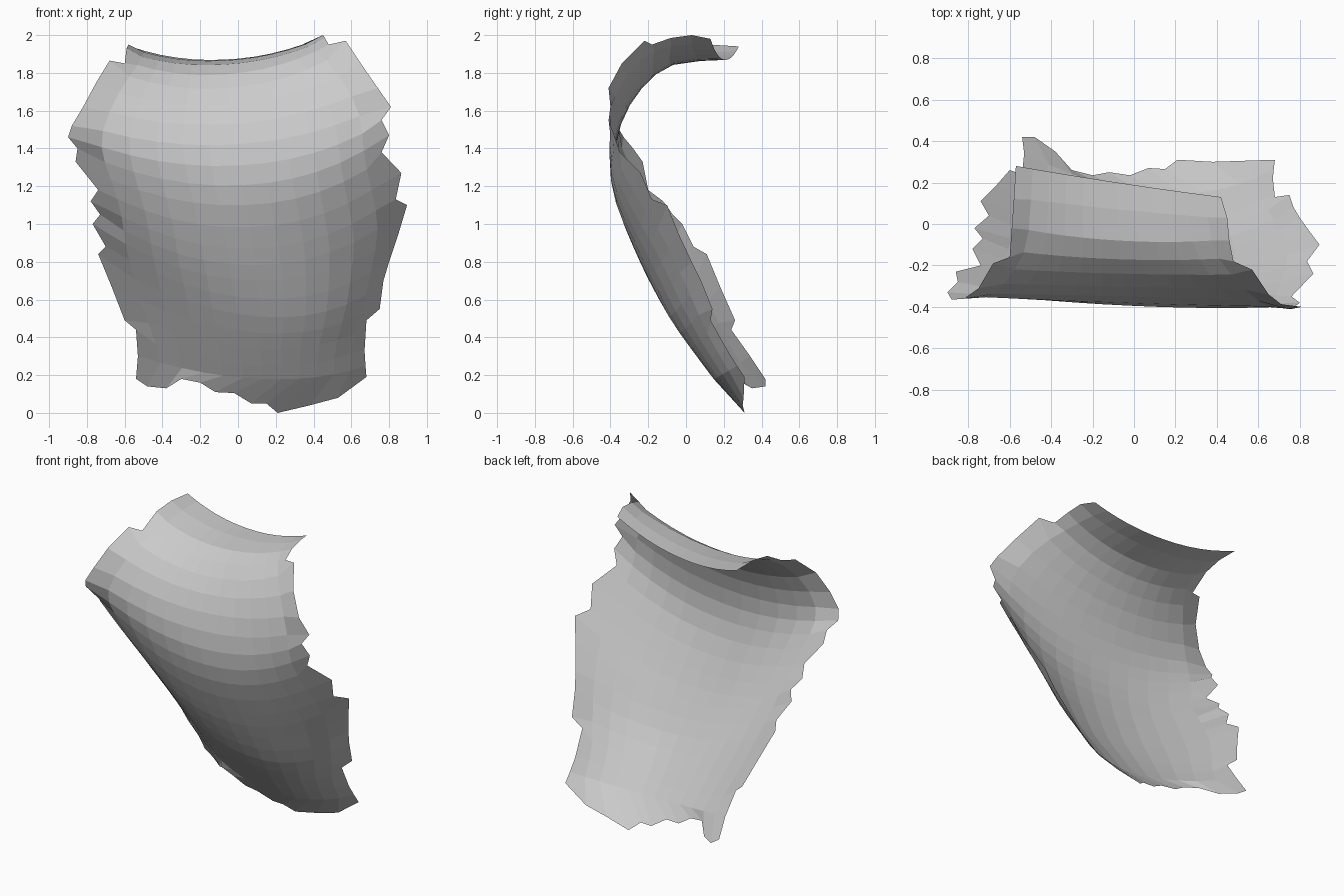
import bpy
from mathutils import Vector as V

COLS = 12

# ragged left edge, from the curled top down to the bottom corner
left = [V(p) for p in [
    (-.57, .28, 1.94), (-.58, .12, 1.95), (-.59, -.02, 1.93), (-.60, -.16, 1.85),
    (-.68, -.19, 1.865), (-.75, -.31, 1.75), (-.82, -.36, 1.62), (-.88, -.365, 1.52),
    (-.90, -.33, 1.46), (-.85, -.28, 1.40), (-.86, -.23, 1.33), (-.74, -.20, 1.18),
    (-.78, -.12, 1.12), (-.73, -.07, 1.05), (-.77, -.02, 1.00), (-.70, .04, .88),
    (-.74, .11, .84), (-.67, .18, .67), (-.60, .26, .49), (-.54, .24, .44),
    (-.53, .34, .30)]]

# ragged right edge
right = [V(p) for p in [
    (.42, .13, 1.98), (.45, .03, 2.0), (.46, -.08, 1.985), (.48, -.18, 1.95),
    (.57, -.22, 1.97), (.65, -.34, 1.85), (.74, -.41, 1.72), (.81, -.40, 1.62),
    (.76, -.41, 1.55), (.80, -.38, 1.47), (.76, -.35, 1.38), (.865, -.24, 1.27),
    (.835, -.18, 1.13), (.895, -.10, 1.10), (.85, -.04, .95), (.80, .03, .80),
    (.77, .08, .70), (.75, .14, .55), (.68, .13, .49), (.67, .22, .33),
    (.675, .27, .25)]]

# smooth centre profile, one key for every second row
keys = [V(p) for p in [
    (-.08, .20, 1.87), (-.07, -.08, 1.845), (-.05, -.24, 1.72), (-.03, -.35, 1.53),
    (0, -.395, 1.31), (.04, -.365, 1.10), (.08, -.275, .87), (.10, -.195, .70),
    (.12, -.09, .51), (.12, .03, .34), (.13, .15, .18)]]

# ragged bottom edge
bottom = [V(p) for p in [
    (-.54, .42, .18), (-.48, .42, .14), (-.38, .35, .13), (-.30, .26, .18),
    (-.20, .235, .16), (-.12, .25, .11), (-.02, .235, .105), (.07, .27, .05),
    (.15, .265, .05), (.21, .31, 0), (.38, .30, .04), (.53, .305, .08), (.68, .31, .19)]]


def densify(pts):
    """Insert a Catmull-Rom midpoint between neighbours."""
    out = []
    for i in range(len(pts) - 1):
        a, b, c = pts[max(i - 1, 0)], pts[i], pts[i + 1]
        d = pts[min(i + 2, len(pts) - 1)]
        out += [b, (9 * (b + c) - a - d) / 16]
    return out + [pts[-1]]


def relax(pts):
    """Even out an edge so its teeth do not ripple inwards."""
    mid = [(pts[i - 1] + 2 * pts[i] + pts[i + 1]) / 4 for i in range(1, len(pts) - 1)]
    return [pts[0]] + mid + [pts[-1]]


centre = densify(keys)
soft_l, soft_r = relax(relax(left)), relax(relax(right))

# loft each row through edge, centre, edge
verts = []
for i, m in enumerate(centre):
    a, b = soft_l[i], soft_r[i]
    for j in range(COLS + 1):
        t = j / COLS
        p = a.lerp(b, t) + (m - (a + b) / 2) * (1 - abs(2 * t - 1) ** 2.1)
        if j == 0:
            p = left[i]
        elif j == COLS:
            p = right[i]
        verts.append(p)
verts += bottom

n = COLS + 1
faces = [(i * n + j, (i + 1) * n + j, (i + 1) * n + j + 1, i * n + j + 1)
         for i in range(len(centre)) for j in range(COLS)]

# open curved shell, flat shaded
mesh = bpy.data.meshes.new("curved_shell")
mesh.from_pydata([tuple(v) for v in verts], [], faces)
mesh.update()
shell = bpy.data.objects.new("curved_shell", mesh)
bpy.context.collection.objects.link(shell)
